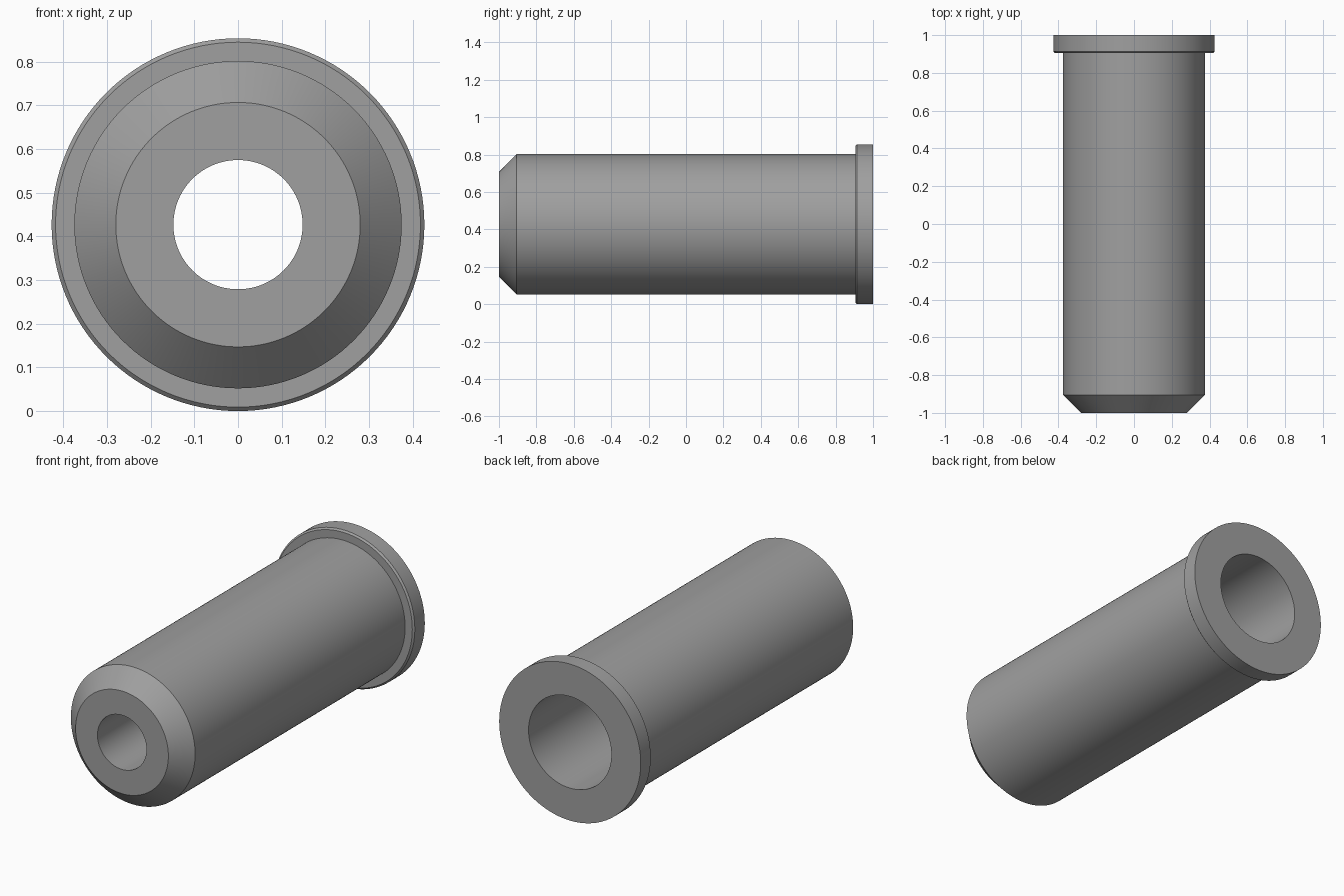
import bpy, bmesh, math

if "Cube" in bpy.data.objects:
    bpy.data.objects.remove(bpy.data.objects["Cube"])

SEGMENTS = 128
CENTER_Z = 0.427

grey = bpy.data.materials.new("plain grey")
grey.diffuse_color = (0.35, 0.35, 0.35, 1)
grey.use_nodes = True
grey.node_tree.nodes["Principled BSDF"].inputs["Base Color"].default_value = grey.diffuse_color

# Closed wall section as (radius, y): outer skin, then the stepped bore
profile = [
    (0.148, -1.0), (0.28, -1.0),       # front face
    (0.375, -0.905), (0.375, 0.905),   # nose chamfer and barrel
    (0.418, 0.905), (0.427, 0.914),    # flange underside and small bevel
    (0.427, 1.0), (0.25, 1.0),         # flange rim and back face
    (0.25, 0.0), (0.148, 0.0),         # wide bore and inner shoulder
]

# Revolve the section around the y axis
bm = bmesh.new()
rings = []
for i in range(SEGMENTS):
    a = 2 * math.pi * i / SEGMENTS
    rings.append([bm.verts.new((r * math.cos(a), y, CENTER_Z + r * math.sin(a)))
                  for r, y in profile])
n = len(profile)
for i in range(SEGMENTS):
    r0, r1 = rings[i], rings[(i + 1) % SEGMENTS]
    for j in range(n):
        k = (j + 1) % n
        bm.faces.new((r0[j], r0[k], r1[k], r1[j]))
bmesh.ops.recalc_face_normals(bm, faces=bm.faces)

mesh = bpy.data.meshes.new("flanged_sleeve")
bm.to_mesh(mesh)
bm.free()
mesh.materials.append(grey)
sleeve = bpy.data.objects.new("flanged_sleeve", mesh)
bpy.context.collection.objects.link(sleeve)

# Smooth round walls, crisp rims
bpy.context.view_layer.objects.active = sleeve
sleeve.select_set(True)
bpy.ops.object.shade_smooth_by_angle(angle=math.radians(30))
